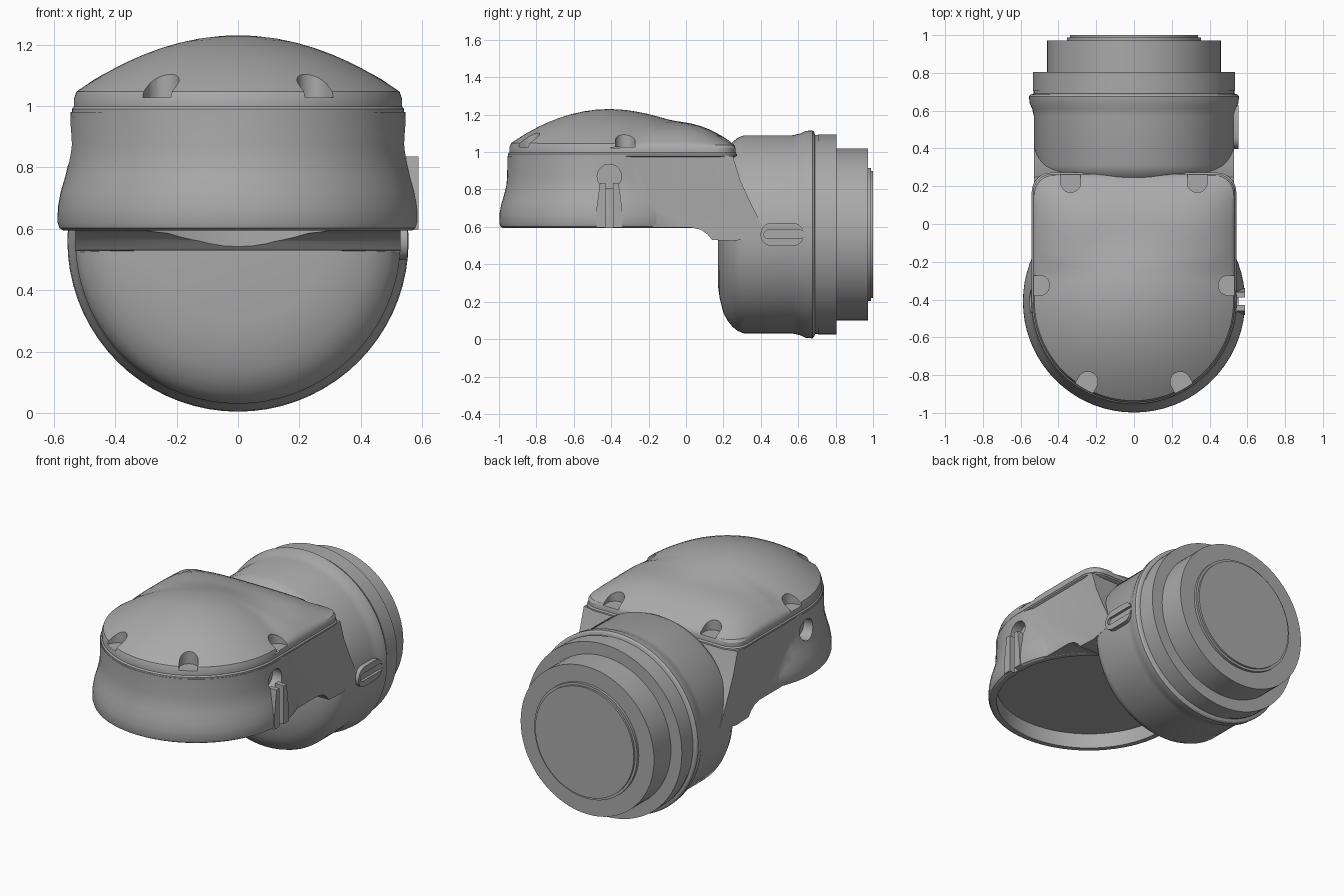
import bpy, bmesh, math
from mathutils import Vector

if "Cube" in bpy.data.objects:
    bpy.data.objects.remove(bpy.data.objects["Cube"])

grey = bpy.data.materials.new("mid_grey")
grey.diffuse_color = (0.4, 0.4, 0.4, 1)
grey.use_nodes = True
grey.node_tree.nodes["Principled BSDF"].inputs["Base Color"].default_value = grey.diffuse_color
CY, AZ = -0.41, 0.56      # cup axis (y) and joint axis (z)


def finish(name, bm):
    bmesh.ops.remove_doubles(bm, verts=bm.verts, dist=1e-5)
    bmesh.ops.recalc_face_normals(bm, faces=bm.faces)
    me = bpy.data.meshes.new(name)
    bm.to_mesh(me)
    bm.free()
    ob = bpy.data.objects.new(name, me)
    bpy.context.collection.objects.link(ob)
    me.materials.append(grey)
    return ob


def loft(name, rings):
    """Skin a list of equal-length rings and cap both ends."""
    bm = bmesh.new()
    vs = [[bm.verts.new(p) for p in r] for r in rings]
    n = len(vs[0])
    for a, b in zip(vs, vs[1:]):
        for i in range(n):
            j = (i + 1) % n
            bm.faces.new((a[i], a[j], b[j], b[i]))
    bm.faces.new(vs[0])
    bm.faces.new(vs[-1])
    return finish(name, bm)


def circle(n, r):
    return [(r * math.cos(2 * math.pi * i / n), r * math.sin(2 * math.pi * i / n)) for i in range(n)]


def extrude_x(name, pts, x0, x1):
    return loft(name, [[(x, y, z) for y, z in pts] for x in (x0, x1)])


def box(name, x0, x1, y0, y1, z0, z1):
    return extrude_x(name, [(y0, z0), (y1, z0), (y1, z1), (y0, z1)], x0, x1)


def stadium(cy, cz, half, r, n=10):
    pts = []
    for s in (1, -1):
        for i in range(n + 1):
            a = -math.pi / 2 + math.pi * i / n
            pts.append((cy + s * (half + r * math.cos(a)), cz + s * r * math.sin(a)))
    return pts


def boolean(ob, tool, op='DIFFERENCE'):
    m = ob.modifiers.new(op, 'BOOLEAN')
    m.operation, m.solver, m.object = op, 'EXACT', tool
    bpy.context.view_layer.objects.active = ob
    bpy.ops.object.modifier_apply(modifier=m.name)
    bpy.data.objects.remove(tool)


def smooth(ob, deg=30):
    bpy.ops.object.select_all(action='DESELECT')
    ob.select_set(True)
    bpy.context.view_layer.objects.active = ob
    bpy.ops.object.shade_smooth_by_angle(angle=math.radians(deg))


# Joint barrel: rounded front, raised band, stepped rear flange
barrel_profile = [(0.17, 0.27), (0.18, 0.34), (0.2, 0.42), (0.225, 0.465), (0.25, 0.495),
                  (0.275, 0.515), (0.31, 0.53), (0.57, 0.53), (0.61, 0.539), (0.64, 0.553),
                  (0.675, 0.556), (0.685, 0.548), (0.69, 0.532), (0.705, 0.532), (0.705, 0.535),
                  (0.805, 0.535), (0.805, 0.46), (0.972, 0.46), (0.972, 0.355), (0.988, 0.355),
                  (0.988, 0.34), (1.0, 0.34)]
barrel = loft("joint_barrel", [[(x, y, z + AZ) for x, z in circle(72, r)] for y, r in barrel_profile])
smooth(barrel)

# Head cup with flared skirt
cup_profile = [(0.595, 0.57), (0.602, 0.582), (0.62, 0.588), (0.67, 0.587), (0.72, 0.578),
               (0.77, 0.563), (0.82, 0.551), (0.87, 0.546), (0.98, 0.545)]
body = loft("head_body", [[(x, y + CY, z) for x, y in circle(72, r)] for z, r in cup_profile])

# Neck block with gusset slope running into the barrel
neck = extrude_x("neck", [(CY, 0.979), (CY, 0.596), (0.03, 0.596), (0.08, 0.585), (0.115, 0.56),
                          (0.14, 0.53), (0.26, 0.525), (0.43, 0.56), (0.38, 0.66), (0.34, 0.74),
                          (0.29, 0.85), (0.25, 0.979)], -0.53, 0.53)
boolean(body, neck, 'UNION')

# Open underside, round side holes and the slot below the right hole
boolean(body, loft("recess_cutter", [[(x, y + CY, z) for x, y in circle(72, 0.54)] for z in (0.4, 0.69)]))
for s in (-1, 1):
    hole = [(y + CY, z + 0.87) for y, z in circle(28, 0.065)]
    boolean(body, extrude_x("hole_cutter", hole, min(s * 0.48, s * 0.7), max(s * 0.48, s * 0.7)))
boolean(body, box("slot_cutter", 0.553, 0.7, CY - 0.02, CY + 0.02, 0.55, 0.84))
smooth(body)

# Two rails either side of the slot
for s, nm in ((-1, "front"), (1, "rear")):
    pts = [(CY + s * 0.02, 0.597), (CY + s * 0.072, 0.597), (CY + s * 0.068, 0.7),
           (CY + s * 0.05, 0.835), (CY + s * 0.02, 0.835)]
    extrude_x(nm + "_rail", pts, 0.53, 0.588)

# Oblong side tab with groove
tab = extrude_x("side_tab", stadium(0.515, 0.56, 0.055, 0.062), 0.5, 0.553)
boolean(tab, extrude_x("groove_cutter", stadium(0.525, 0.56, 0.085, 0.023), 0.536, 0.6))
smooth(tab)

# Lid outline: half circle in front, rounded corners behind
W, BACK, CR = 0.535, 0.265, 0.1
outline = [(W * math.cos(a), CY + W * math.sin(a))
           for a in (math.pi + math.pi * i / 40 for i in range(41))]
outline += [(W, CY + (BACK - CR - CY) * i / 10) for i in range(1, 10)]
outline += [(W - CR + CR * math.cos(a), BACK - CR + CR * math.sin(a))
            for a in (math.pi / 2 * i / 8 for i in range(9))]
outline += [((W - CR) * (1 - i / 10), BACK) for i in range(1, 20)]
outline += [(-W + CR - CR * math.sin(a), BACK - CR + CR * math.cos(a))
            for a in (math.pi / 2 * i / 8 for i in range(9))]
outline += [(-W, BACK - CR - (BACK - CR - CY) * i / 10) for i in range(1, 10)]


def lid_height(x, y):
    """Round dome blended with a flatter rear shoulder."""
    dome = max(0, 0.2 * (1 - (x * x + (y - CY) ** 2) / 0.55 ** 2))
    fade = min(1, max(0, (y - CY) / 0.2))
    rear = fade * 0.13 * max(0, 1 - (x / 0.54) ** 4) * max(0, 1 - (max(0, y + 0.05) / 0.32) ** 2)
    return 1.03 + (dome ** 8 + rear ** 8) ** 0.125


def scaled(s):
    return [(x * s, -0.3 + (y + 0.3) * s) for x, y in outline]


rings = [[(x, y, z) for x, y in scaled(s)] for s, z in ((0.98, 0.97), (1.012, 0.98), (1.012, 0.99), (1, 0.998), (1, 1.022))]
for s in (0.985, 0.96, 0.93, 0.88, 0.82, 0.75, 0.67, 0.58, 0.48, 0.38, 0.28, 0.18, 0.09, 0.02):
    rings.append([(x, y, lid_height(x, y)) for x, y in scaled(s)])
lid = loft("lid", rings)

# Six screw notches opening outwards through the lid edge
for px, py, dx, dy in ((0.5, -0.325, 1, 0), (0.245, -0.835, 0.5, -0.87), (0.335, 0.22, 0, 1)):
    for s in (-1, 1):
        d = Vector((s * dx, dy))
        n = Vector((-d.y, d.x))
        c = Vector((s * px, py))
        arc = [c + 0.053 * (n * math.cos(a) - d * math.sin(a)) for a in (math.pi * i / 14 for i in range(15))]
        pts = arc + [c - n * 0.053 + d * 0.2, c + n * 0.053 + d * 0.2]
        boolean(lid, loft("notch_cutter", [[(p.x, p.y, z) for p in pts] for z in (1.027, 1.4)]))
smooth(lid)
